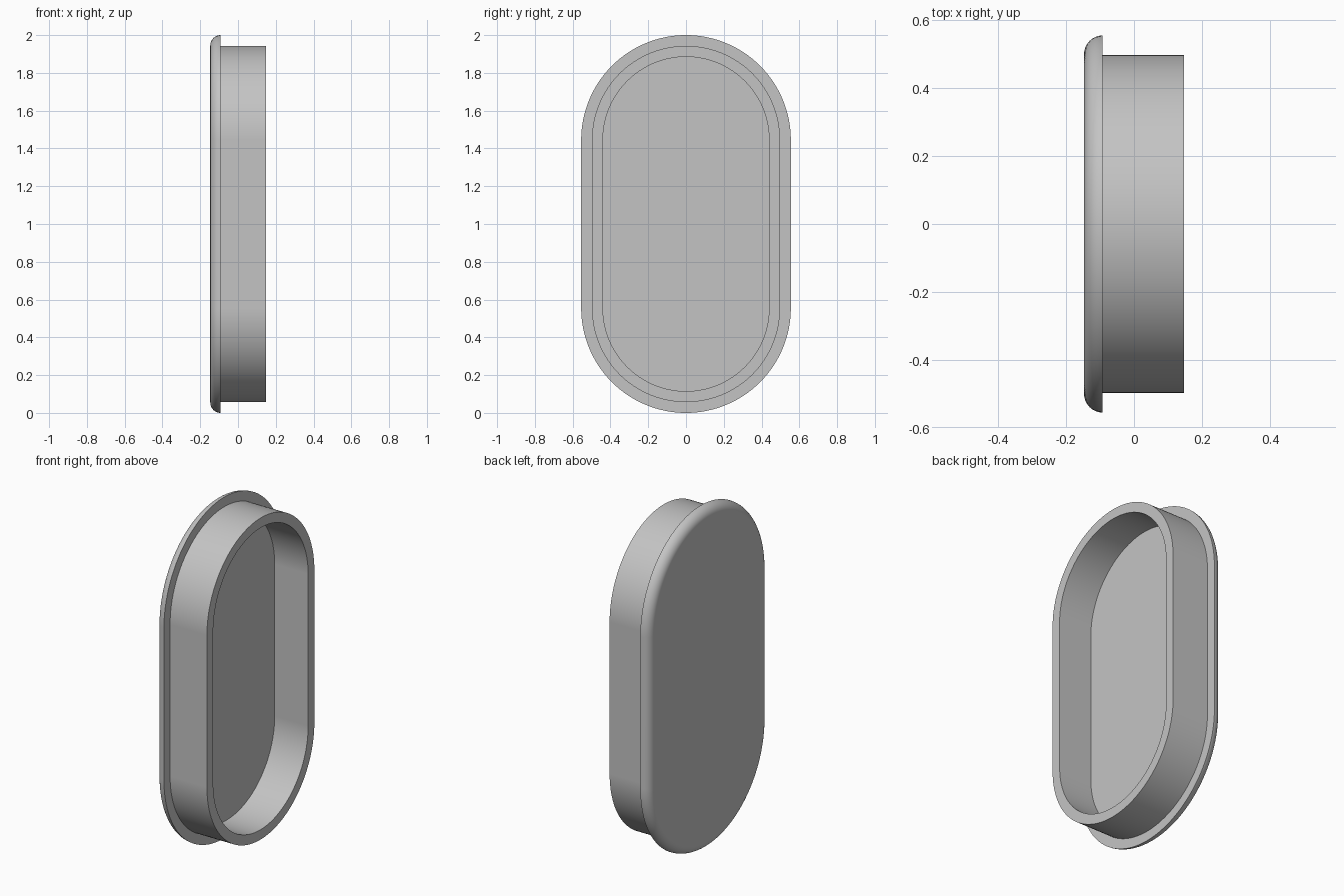
import bpy
import bmesh
import math

# Remove the default cube
cube = bpy.data.objects.get("Cube")
if cube:
    bpy.data.objects.remove(cube, do_unlink=True)

RADIUS = 0.555           # outer radius of the rounded ends
HALF_STRAIGHT = 0.445    # half the length of the straight sides
BACK, SEAM, FLOOR, RIM = -0.147, -0.092, -0.07, 0.147
ARC_STEPS = 64
FILLET_STEPS = 10

grey = bpy.data.materials.new("plain grey")
grey.use_nodes = True
colour = (0.55, 0.55, 0.55, 1)
grey.diffuse_color = colour
grey.node_tree.nodes["Principled BSDF"].inputs["Base Color"].default_value = colour


def oval_ring(bm, x, inset):
    """Closed loop of two half circles joined by straight sides."""
    r = RADIUS - inset
    ring = []
    for end in (1, -1):
        for i in range(ARC_STEPS + 1):
            a = math.pi * i / ARC_STEPS
            ring.append(bm.verts.new((x, end * r * math.cos(a),
                                      1 + end * (HALF_STRAIGHT + r * math.sin(a)))))
    return ring


# Cross-section (x, inset): rounded flange, step, outer wall, rim, inner wall
fillet = SEAM - BACK
section = []
for i in range(FILLET_STEPS + 1):
    a = math.pi / 2 * i / FILLET_STEPS
    section.append((SEAM - fillet * math.cos(a), fillet * (1 - math.sin(a))))
section += [(SEAM, 0.057), (RIM, 0.057), (RIM, 0.115), (FLOOR, 0.115)]

# Join the loops and close the flat back and the recess floor
bm = bmesh.new()
rings = [oval_ring(bm, x, inset) for x, inset in section]
for a, b in zip(rings, rings[1:]):
    for i in range(len(a)):
        j = (i + 1) % len(a)
        bm.faces.new((a[i], a[j], b[j], b[i]))
bm.faces.new(rings[0])
bm.faces.new(rings[-1])
bmesh.ops.recalc_face_normals(bm, faces=bm.faces)

mesh = bpy.data.meshes.new("oval_cap")
bm.to_mesh(mesh)
bm.free()
mesh.materials.append(grey)
cap = bpy.data.objects.new("oval_cap", mesh)
bpy.context.collection.objects.link(cap)

# Smooth the curves, keep hard edges and flat ends
bpy.ops.object.select_all(action="DESELECT")
cap.select_set(True)
bpy.context.view_layer.objects.active = cap
bpy.ops.object.shade_smooth_by_angle(angle=math.radians(30))
weighted = cap.modifiers.new("flat_ends", "WEIGHTED_NORMAL")
weighted.keep_sharp = True
